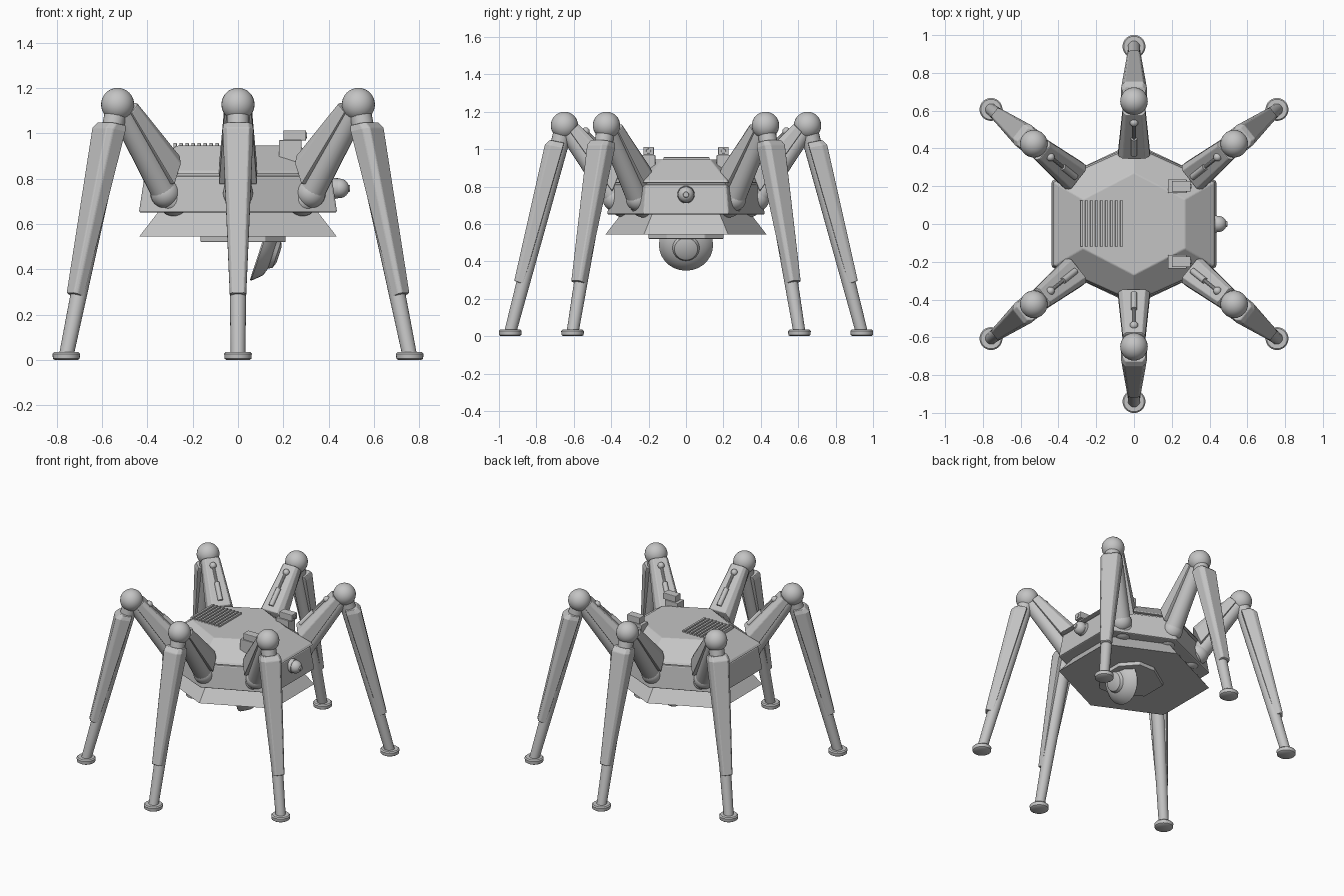
import bpy, bmesh, math
from mathutils import Vector, Matrix

if "Cube" in bpy.data.objects:
    bpy.data.objects.remove(bpy.data.objects["Cube"])

grey = bpy.data.materials.new("plain_grey")
grey.diffuse_color = (0.55, 0.55, 0.55, 1)
grey.use_nodes = True
grey.node_tree.nodes["Principled BSDF"].inputs["Base Color"].default_value = grey.diffuse_color


def finish(name, bm, bevel=0, smooth=False):
    bmesh.ops.recalc_face_normals(bm, faces=bm.faces)
    me = bpy.data.meshes.new(name)
    bm.to_mesh(me)
    bm.free()
    me.materials.append(grey)
    ob = bpy.data.objects.new(name, me)
    bpy.context.collection.objects.link(ob)
    if bevel:
        m = ob.modifiers.new("edge", 'BEVEL')
        m.width, m.segments, m.limit_method = bevel, 2, 'ANGLE'
    if smooth:
        bpy.context.view_layer.objects.active = ob
        ob.select_set(True)
        bpy.ops.object.shade_smooth_by_angle(angle=math.radians(35))
        ob.select_set(False)
    return ob


def loft(name, rings, bevel=0, smooth=False):
    """Skin a stack of equal-length point rings and cap both ends."""
    bm = bmesh.new()
    vs = [[bm.verts.new(p) for p in ring] for ring in rings]
    n = len(vs[0])
    for a, b in zip(vs, vs[1:]):
        for i in range(n):
            j = (i + 1) % n
            bm.faces.new((a[i], a[j], b[j], b[i]))
    bm.faces.new(vs[0])
    bm.faces.new(vs[-1])
    return finish(name, bm, bevel, smooth)


def lathe(name, origin, axis, profile, n=24):
    """Revolve (distance along axis, radius) pairs."""
    q = Vector(axis).to_track_quat('Z', 'Y')
    o = Vector(origin)
    rings = [[o + q @ Vector((r * math.cos(k * math.tau / n),
                              r * math.sin(k * math.tau / n), d))
              for k in range(n)] for d, r in profile]
    return loft(name, rings, smooth=True)


def rod(name, a, b, ra, rb, n=20):
    d = Vector(b) - Vector(a)
    return lathe(name, a, d, [(0, ra), (d.length, rb)], n)


def ball(name, c, r):
    bm = bmesh.new()
    bmesh.ops.create_uvsphere(bm, u_segments=28, v_segments=16, radius=r,
                              matrix=Matrix.Translation(c))
    return finish(name, bm, smooth=True)


def box(name, lo, hi, bevel=0.004):
    ring = lambda z: [(lo[0], lo[1], z), (hi[0], lo[1], z),
                      (hi[0], hi[1], z), (lo[0], hi[1], z)]
    return loft(name, [ring(lo[2]), ring(hi[2])], bevel)


def hexagon(x, yc, yt, z):
    return [(x, -yc, z), (x, yc, z), (0, yt, z),
            (-x, yc, z), (-x, -yc, z), (0, -yt, z)]


# Hull: skirt, side band and sloped roof
loft("skirt", [hexagon(.435, .225, .43, .545), hexagon(.35, .18, .345, .655)])
loft("hull_band", [hexagon(.437, .228, .422, .65),
                   hexagon(.412, .215, .405, .812)], .008)
loft("hull_seam", [hexagon(.40, .208, .393, .80), hexagon(.40, .208, .393, .83)])
loft("roof", [hexagon(.43, .222, .415, .82), hexagon(.42, .217, .405, .835),
              hexagon(.27, .13, .27, .945)], .005)

# Slatted vent on the roof
for i in range(9):
    x = -.285 + i * .0265
    box("vent_slat", (x, -.12, .935), (x + .015, .125, .957), .002)

# Sensor boxes on the roof corners
for s in (-1, 1):
    y = s * .2
    box("sensor_base", (.18, y - .036, .87), (.28, y + .036, .97))
    box("sensor_head", (.20, y - .028, .968), (.30, y + .028, 1.013))
    rod("sensor_lens", (.295, y, .99), (.305, y, .99), .014, .012, 12)

# Side eye
rod("eye_collar", (.40, 0, .757), (.44, 0, .757), .048, .045)
ball("eye", (.447, 0, .757), .043)
rod("eye_lens", (.48, 0, .757), (.494, 0, .757), .018, .014, 12)

# Belly plate and tilted dish
plate = [(-.165, -.09), (0, -.2), (.12, -.2), (.21, -.1),
         (.21, .1), (.12, .2), (0, .2), (-.165, .09)]
loft("belly_plate", [[(x, y, z) for x, y in plate] for z in (.52, .56)], .004)
lathe("dish", (.097, 0, .49), (.95, 0, -.31),
      [(0, .142), (.006, .145), (.018, .135), (.05, .105), (.06, .072),
       (.078, .062), (.088, .035)], 28)


def shell(name, P, sections):
    """Chamfered armour; each section is (half width, (u,v) base, (u,v) top)."""
    rings = []
    for w, base, top in sections:
        b, t = Vector(base), Vector(top)
        m = b.lerp(t, .72)
        rings.append([P(*b, -w), P(*m, -w), P(*t, -w * .72),
                      P(*t, w * .72), P(*m, w), P(*b, w)])
    loft(name, rings, .005)


def leg(angle, shift):
    out = Vector((math.cos(angle), math.sin(angle), 0))
    side = Vector((-out.y, out.x, 0))
    at = lambda r, z: out * (r + shift) + Vector((0, 0, z))
    hip, knee, foot = at(.41, .735), at(.68, 1.127), at(.97, .02)

    def frame(a, b, sign):
        u = (b - a).normalized()
        v = side.cross(u) * sign
        return lambda d, h, w=0: a + u * d + v * h + side * w

    # Upper limb with armour and piston on its upper side
    ball("hip_socket", at(.365, .705), .07)
    ball("hip_joint", hip, .066)
    rod("upper_limb", hip, knee, .06, .05)
    ball("knee", knee, .073)
    U = frame(hip, knee, -1)
    if U(0, 1).z < hip.z:
        U = frame(hip, knee, 1)
    shell("upper_armour", U, [(.084, (.04, .01), (.115, .122)),
                              (.06, (.43, .005), (.44, .066))])
    rod("piston_sleeve", U(.15, .118), U(.27, .098), .017, .017, 12)
    rod("piston_rod", U(.26, .099), U(.38, .08), .009, .009, 10)
    ball("piston_end", U(.385, .075), .022)

    # Lower limb with armour on its outer side
    rod("lower_limb", knee, foot, .05, .032)
    L = frame(knee, foot, 1)
    if (L(0, 1) - knee).dot(out) < 0:
        L = frame(knee, foot, -1)
    shell("lower_armour", L, [(.062, (.09, -.022), (.095, .055)),
                              (.068, (.118, -.022), (.125, .075)),
                              (.036, (.876, -.003), (.872, .049))])
    base = at(.97, 0)
    lathe("foot_pad", base, (0, 0, 1),
          [(0, .05), (.006, .059), (.028, .061), (.035, .054)])


diag = math.radians(38.7)
for a in (diag, math.pi - diag, math.pi + diag, -diag):
    leg(a, 0)
for a in (math.pi / 2, -math.pi / 2):
    leg(a, -.03)
